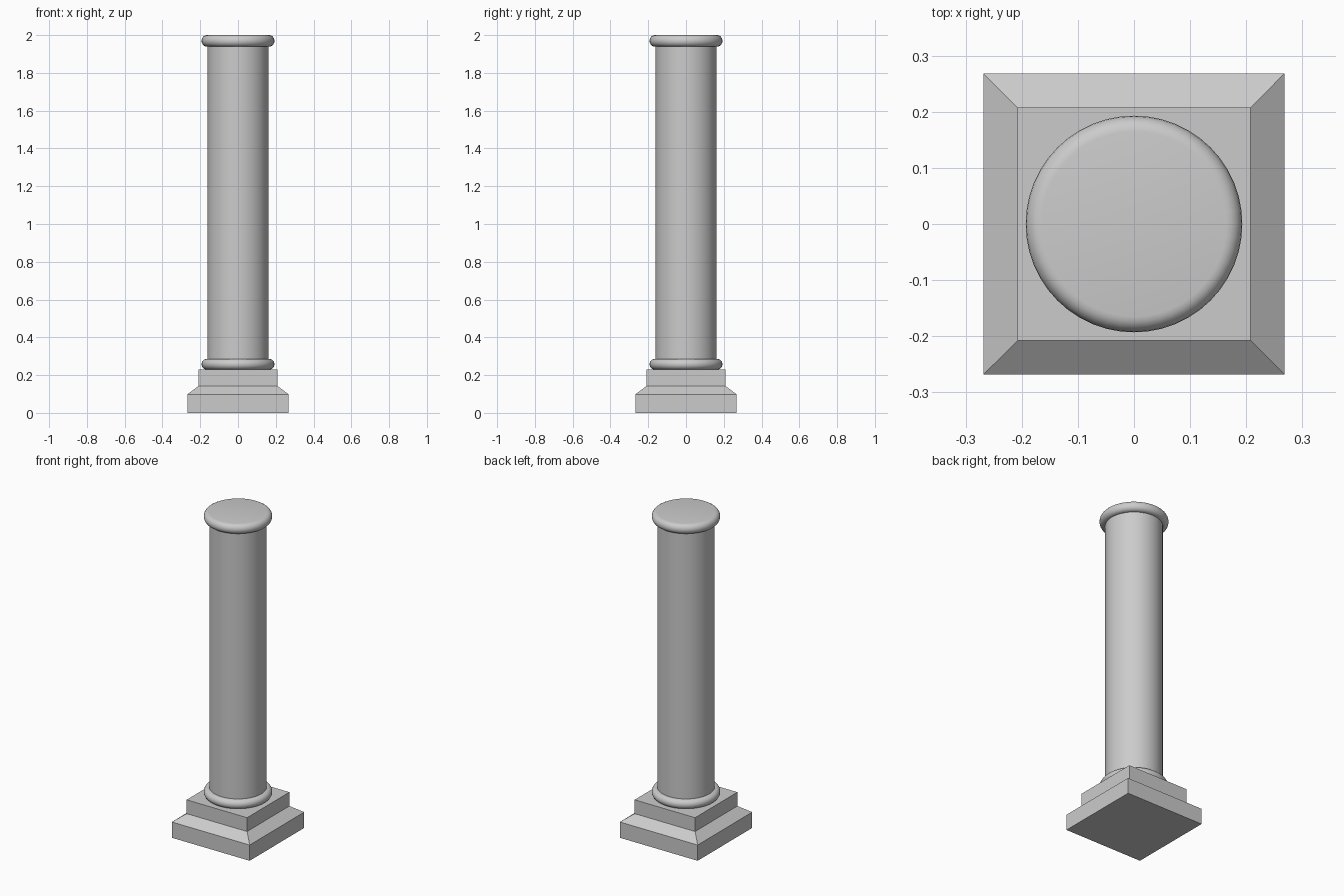
import bpy, bmesh
from math import sin, cos, pi, radians

if "Cube" in bpy.data.objects:
    bpy.data.objects.remove(bpy.data.objects["Cube"])


def sweep(name, profile, sides, turn=0.0, cap_bottom=True, smooth=False):
    """Turn an (radius, z) profile around z and cap the ends."""
    bm = bmesh.new()
    rings = [[bm.verts.new((r * cos(turn + 2 * pi * i / sides),
                            r * sin(turn + 2 * pi * i / sides), z))
              for i in range(sides)] for r, z in profile]
    for a, b in zip(rings, rings[1:]):
        for i in range(sides):
            j = (i + 1) % sides
            bm.faces.new((a[i], a[j], b[j], b[i]))
    bm.faces.new(rings[-1])
    if cap_bottom:
        bm.faces.new(rings[0][::-1])
    mesh = bpy.data.meshes.new(name)
    bm.to_mesh(mesh)
    bm.free()
    obj = bpy.data.objects.new(name, mesh)
    bpy.context.collection.objects.link(obj)
    if smooth:
        bpy.ops.object.select_all(action='DESELECT')
        obj.select_set(True)
        bpy.context.view_layer.objects.active = obj
        bpy.ops.object.shade_smooth_by_angle(angle=radians(35))
    return obj


def half_round(r, z0, z1, bulge, steps=10):
    """Rounded moulding profile from z0 up to z1."""
    mid, h = (z0 + z1) / 2, (z1 - z0) / 2
    return [(r + bulge * cos(t), mid + h * sin(t))
            for t in (-pi / 2 + pi * k / steps for k in range(steps + 1))]


# Square stepped plinth with a sloped shoulder
root2 = 2 ** 0.5
plinth = [(0.268, 0.0), (0.268, 0.098), (0.208, 0.143), (0.208, 0.229)]
sweep("plinth", [(w * root2, z) for w, z in plinth], 4, turn=pi / 4)

# Round column: lower moulding, shaft and upper moulding in one profile
column = (half_round(0.165, 0.229, 0.286, 0.028)
          + [(0.162, 0.286), (0.162, 1.939)]
          + half_round(0.165, 1.939, 2.0, 0.028))
sweep("column", column, 48, cap_bottom=False, smooth=True)
